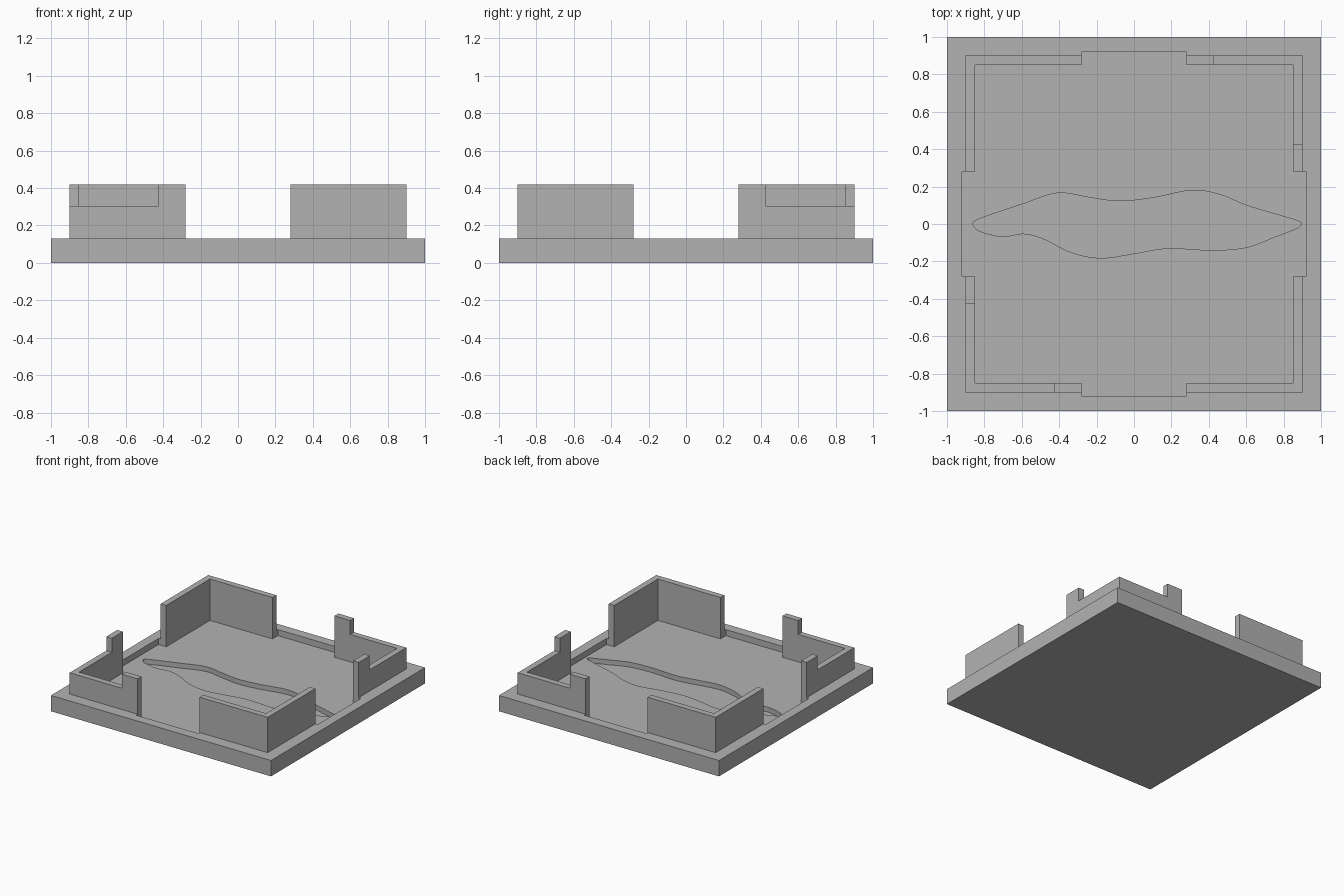
import bpy
import bmesh
from mathutils import Vector

if "Cube" in bpy.data.objects:
    bpy.data.objects.remove(bpy.data.objects["Cube"], do_unlink=True)

BASE_TOP, FLOOR, POOL_FLOOR = 0.13, 0.08, 0.04
WALL_TOP, LOW_TOP = 0.42, 0.305
OUTER, INNER, GAP, POST = 0.9, 0.85, 0.282, 0.425
SLOT = 0.92

stone = bpy.data.materials.new("grey stone")
grey = (0.448, 0.448, 0.448, 1)
stone.diffuse_color = grey
stone.use_nodes = True
stone.node_tree.nodes["Principled BSDF"].inputs["Base Color"].default_value = grey


def prism(name, outline, z0, z1):
    """Extrude a plan outline from z0 to z1."""
    bm = bmesh.new()
    face = bm.faces.new([bm.verts.new((x, y, z0)) for x, y in outline])
    top = bmesh.ops.extrude_face_region(bm, geom=[face])["geom"]
    bmesh.ops.translate(bm, vec=(0, 0, z1 - z0),
                        verts=[v for v in top if isinstance(v, bmesh.types.BMVert)])
    bmesh.ops.recalc_face_normals(bm, faces=bm.faces)
    mesh = bpy.data.meshes.new(name)
    bm.to_mesh(mesh)
    bm.free()
    mesh.materials.append(stone)
    obj = bpy.data.objects.new(name, mesh)
    bpy.context.collection.objects.link(obj)
    return obj


def activate(obj):
    bpy.ops.object.select_all(action='DESELECT')
    obj.select_set(True)
    bpy.context.view_layer.objects.active = obj


def cut(obj, cutter):
    """Subtract the cutter and throw it away."""
    cutter.hide_render = True
    mod = obj.modifiers.new("cut", 'BOOLEAN')
    mod.operation, mod.solver, mod.object = 'DIFFERENCE', 'EXACT', cutter
    activate(obj)
    bpy.ops.object.modifier_apply(modifier=mod.name)
    bpy.data.objects.remove(cutter, do_unlink=True)


def smooth_loop(points, steps=8):
    """Closed Catmull-Rom curve through the points."""
    pts = [Vector(p) for p in points]
    n, out = len(pts), []
    for i in range(n):
        a, b, c, d = (pts[(i + k) % n] for k in (-1, 0, 1, 2))
        for s in range(steps):
            t = s / steps
            out.append(0.5 * (2 * b + (c - a) * t + (2 * a - 5 * b + 4 * c - d) * t ** 2
                              + (3 * b - a - 3 * c + d) * t ** 3))
    return out


# Square base with a sunken floor that widens at the four wall openings
base = prism("base", [(-1, -1), (1, -1), (1, 1), (-1, 1)], 0, BASE_TOP)
quarter = [(SLOT, -GAP), (SLOT, GAP), (INNER, GAP), (INNER, INNER), (GAP, INNER)]
floor_plan = []
for turn in range(4):
    floor_plan += quarter
    quarter = [(-y, x) for x, y in quarter]
# drop the point shared by neighbouring quarters only where it repeats
floor_plan = [p for i, p in enumerate(floor_plan) if p != floor_plan[i - 1]]
cut(base, prism("floor_cutter", floor_plan, FLOOR, 0.6))

# Winding pool sunk into the floor
shore = [(-0.86, 0), (-0.82, 0.03), (-0.6, 0.105), (-0.41, 0.165), (-0.24, 0.142),
         (-0.08, 0.122), (0.1, 0.14), (0.31, 0.18), (0.46, 0.157), (0.6, 0.1),
         (0.8, 0.04), (0.88, 0.015), (0.895, 0), (0.87, -0.023), (0.75, -0.07),
         (0.6, -0.125), (0.42, -0.14), (0.18, -0.13), (0, -0.158), (-0.18, -0.182),
         (-0.34, -0.15), (-0.48, -0.08), (-0.59, -0.052), (-0.7, -0.067), (-0.82, -0.04)]
cut(base, prism("pool_cutter", smooth_loop(shore), POOL_FLOOR, 0.6))
activate(base)
bpy.ops.object.shade_smooth_by_angle()

# L-shaped corner walls: two full height, two lowered between their end posts
corner = [(GAP, INNER), (INNER, INNER), (INNER, GAP),
          (OUTER, GAP), (OUTER, OUTER), (GAP, OUTER)]
notch = [(POST, POST), (1, POST), (1, 1), (POST, 1)]
for name, sx, sy in (("back_left", 1, 1), ("front_right", -1, -1),
                     ("back_right", -1, 1), ("front_left", 1, -1)):
    wall = prism(name + "_wall", [(x * sx, y * sy) for x, y in corner], BASE_TOP, WALL_TOP)
    if sx == sy:
        cut(wall, prism("notch_cutter", [(x * sx, y * sy) for x, y in notch], LOW_TOP, 0.6))
